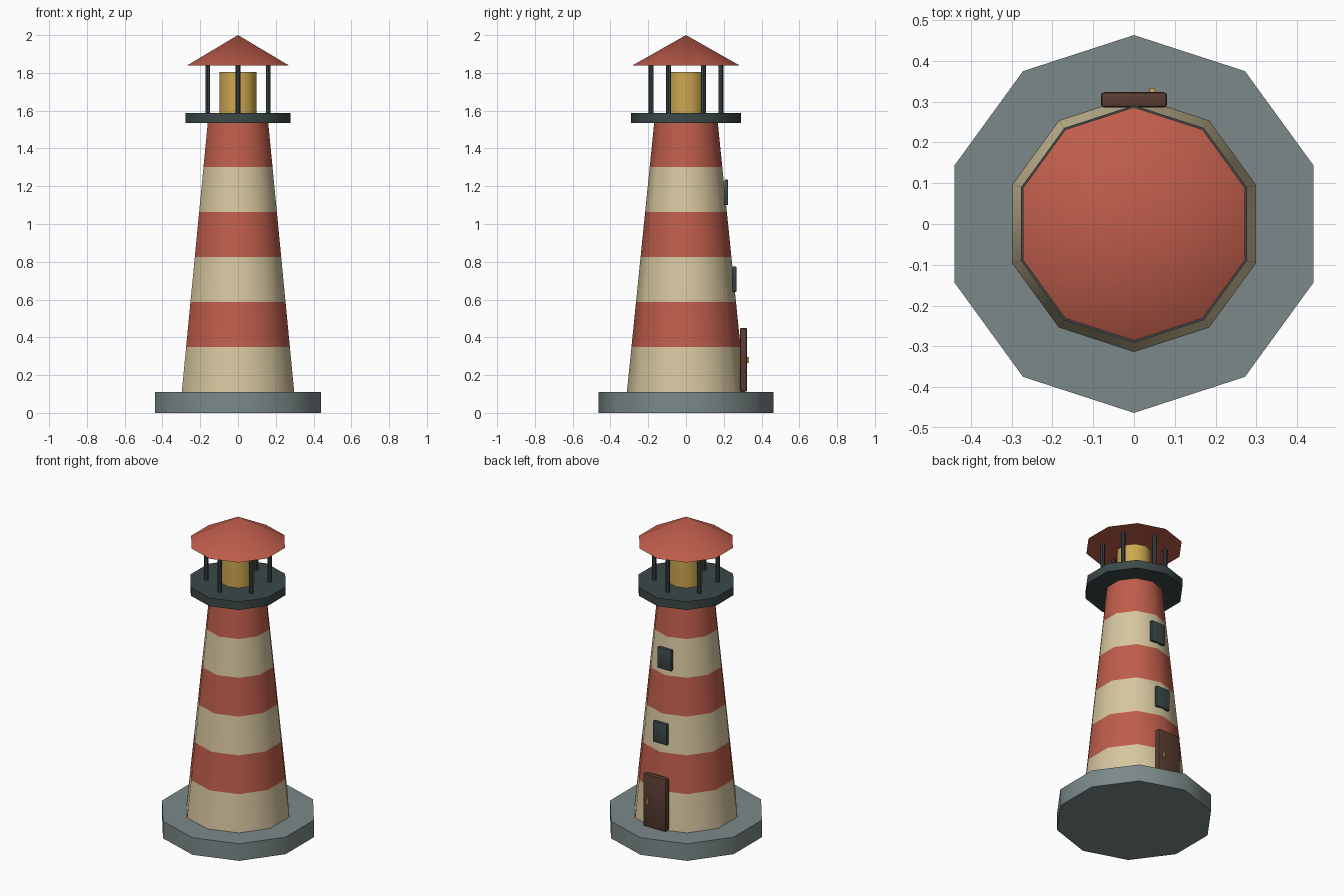
import bpy, bmesh, math

if "Cube" in bpy.data.objects:
    bpy.data.objects.remove(bpy.data.objects["Cube"])

SIDES = 10


def material(name, rgb):
    m = bpy.data.materials.new(name)
    m.diffuse_color = (*rgb, 1)
    m.use_nodes = True
    m.node_tree.nodes["Principled BSDF"].inputs["Base Color"].default_value = m.diffuse_color
    return m


STONE = material("stone", (0.20, 0.25, 0.25))
CREAM = material("cream", (0.68, 0.57, 0.35))
RED = material("red", (0.52, 0.11, 0.07))
IRON = material("iron", (0.045, 0.065, 0.065))
GOLD = material("gold", (0.62, 0.39, 0.08))
WOOD = material("wood", (0.10, 0.045, 0.03))


def finish(bm, name, mats, smooth=True):
    bmesh.ops.recalc_face_normals(bm, faces=bm.faces)
    me = bpy.data.meshes.new(name)
    bm.to_mesh(me)
    bm.free()
    ob = bpy.data.objects.new(name, me)
    bpy.context.collection.objects.link(ob)
    for m in mats:
        me.materials.append(m)
    if smooth:
        bpy.ops.object.select_all(action='DESELECT')
        ob.select_set(True)
        bpy.context.view_layer.objects.active = ob
        bpy.ops.object.shade_smooth_by_angle(angle=math.radians(40))
    return ob


def lathe(name, profile, mats, sides=SIDES, at=(0, 0)):
    """Closed solid from (radius, z) rings; materials alternate per band."""
    bm = bmesh.new()
    rings = []
    for r, z in profile:
        if r == 0:
            rings.append([bm.verts.new((at[0], at[1], z))] * sides)
            continue
        angles = [2 * math.pi * i / sides for i in range(sides)]
        rings.append([bm.verts.new((at[0] + r * math.sin(a), at[1] + r * math.cos(a), z))
                      for a in angles])
    for k, (lo, hi) in enumerate(zip(rings, rings[1:])):
        for i in range(sides):
            j = (i + 1) % sides
            quad = dict.fromkeys((lo[i], lo[j], hi[j], hi[i]))
            bm.faces.new(list(quad)).material_index = k % len(mats)
    for ring, k in ((rings[0], 0), (rings[-1], len(profile) - 2)):
        if len(set(ring)) > 1:
            bm.faces.new(ring).material_index = k % len(mats)
    return finish(bm, name, mats)


def box(name, x, y, z, mat, bevel=0.0):
    """Box from (min, max) ranges."""
    bm = bmesh.new()
    bmesh.ops.create_cube(bm, size=1)
    for v in bm.verts:
        v.co = [(a + b) / 2 + c * (b - a) for (a, b), c in zip((x, y, z), v.co)]
    if bevel:
        bmesh.ops.bevel(bm, geom=bm.edges[:], offset=bevel, segments=2,
                        profile=0.5, affect='EDGES')
    return finish(bm, name, [mat], smooth=bevel > 0)


# Foundation and striped tapering tower
lathe("foundation", [(0.463, 0), (0.463, 0.11)], [STONE])
Z0, Z1, R0, R1, BANDS = 0.11, 1.54, 0.313, 0.168, 6
lathe("tower", [(R0 + (R1 - R0) * i / BANDS, Z0 + (Z1 - Z0) * i / BANDS)
                for i in range(BANDS + 1)], [CREAM, RED])

# Lantern room: gallery deck, lamp, posts and roof
lathe("gallery", [(0.291, 1.535), (0.291, 1.588)], [IRON])
lathe("lamp", [(0.102, 1.588), (0.102, 1.805)], [GOLD])
for i in range(6):
    a = math.pi * i / 3
    lathe(f"post_{i + 1}", [(0.013, 1.58), (0.013, 1.845)], [IRON], 8,
          (0.185 * math.sin(a), 0.185 * math.cos(a)))
lathe("roof", [(0.286, 1.838), (0, 2.0)], [RED])

# Door with handle, and windows up the back
box("door", (-0.081, 0.081), (0.286, 0.323), (0.113, 0.45), WOOD, 0.007)
box("door_handle", (0.038, 0.052), (0.318, 0.333), (0.263, 0.297), GOLD)
for i, (y, z) in enumerate([(0.247, 0.64), (0.203, 1.10)]):
    box(f"window_{i + 1}", (-0.05, 0.05), (y, y + 0.02), (z, z + 0.135), IRON, 0.004)
